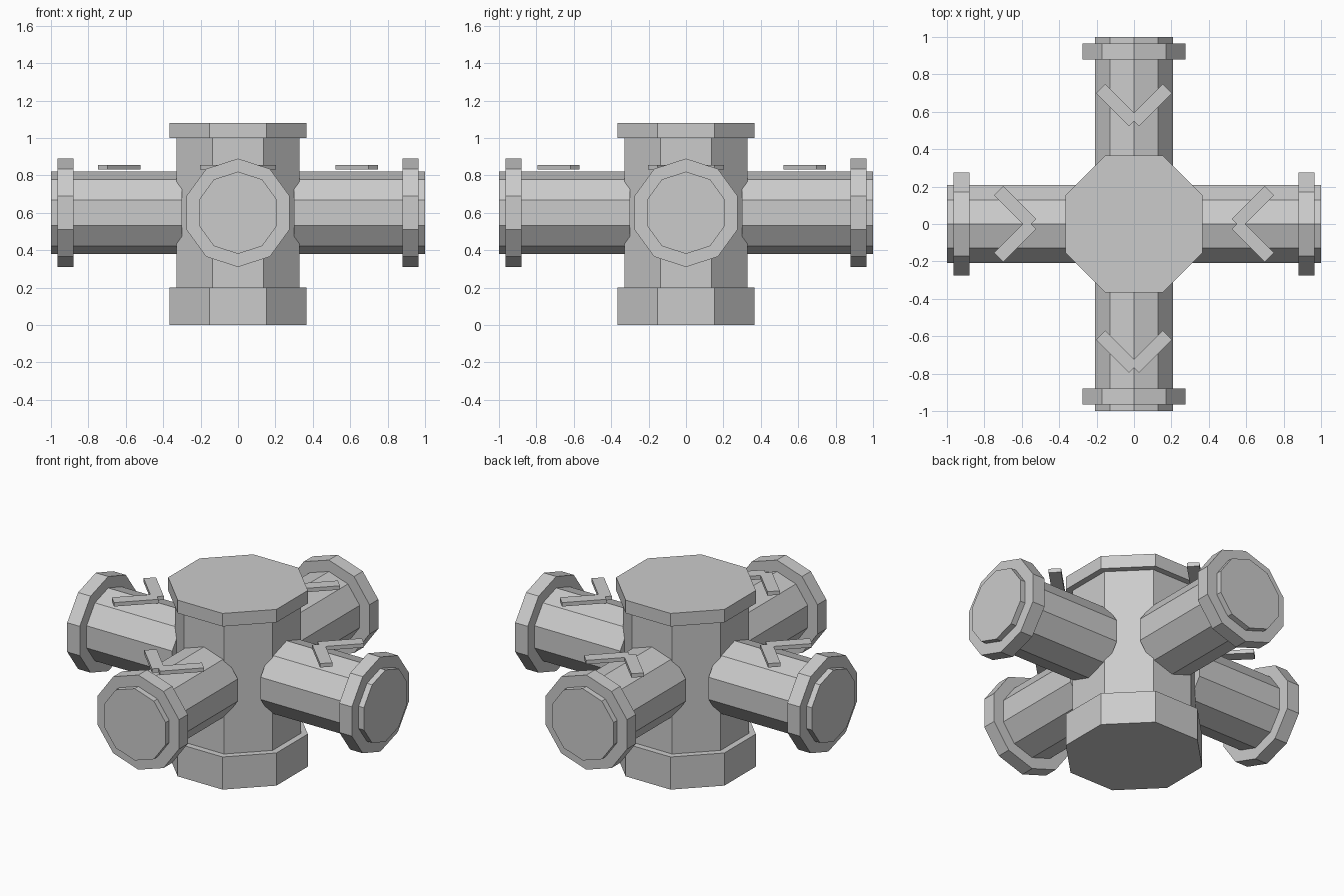
import bpy, bmesh
from math import pi, sin, cos
from mathutils import Matrix, Vector

if "Cube" in bpy.data.objects:
    bpy.data.objects.remove(bpy.data.objects["Cube"])


def prism(name, sides, radius, start, end, phase=0.0, matrix=None):
    """Closed regular prism running along local z from start to end."""
    bm = bmesh.new()
    ring = [bm.verts.new((radius * cos(phase + 2 * pi * i / sides),
                          radius * sin(phase + 2 * pi * i / sides), start))
            for i in range(sides)]
    base = bm.faces.new(ring)
    ext = bmesh.ops.extrude_face_region(bm, geom=[base], use_keep_orig=True)
    top = [g for g in ext["geom"] if isinstance(g, bmesh.types.BMVert)]
    bmesh.ops.translate(bm, verts=top, vec=(0, 0, end - start))
    return finish(name, bm, matrix)


def finish(name, bm, matrix=None):
    if matrix is not None:
        bm.transform(matrix)
    bmesh.ops.recalc_face_normals(bm, faces=bm.faces)
    mesh = bpy.data.meshes.new(name)
    bm.to_mesh(mesh)
    bm.free()
    obj = bpy.data.objects.new(name, mesh)
    bpy.context.collection.objects.link(obj)
    return obj


def chevron(name, x, toward_centre, matrix):
    """Two crossed flat bars forming a flow arrow above the pipe."""
    bm = bmesh.new()
    for side in (1, -1):
        turn = side * (pi / 4 if toward_centre else -pi / 4)
        place = (Matrix.Translation((x, 0.09 * side, 0.844))
                 @ Matrix.Rotation(turn, 4, 'Z')
                 @ Matrix.Diagonal((0.25, 0.07, 0.024, 1)))
        bmesh.ops.create_cube(bm, size=1, matrix=place)
    return finish(name, bm, matrix)


# Octagonal hub
RIM, COLUMN = 0.367 / cos(pi / 8), 0.33 / cos(pi / 8)
prism("hub_base", 8, RIM, 0.0, 0.2, pi / 8)
prism("hub_column", 8, COLUMN, 0.2, 1.0, pi / 8)
prism("hub_cap", 8, RIM, 1.0, 1.08, pi / 8)

# Four ten-sided pipes with flanges; the front one has its arrow pointing out
along_x = Matrix.Translation((0, 0, 0.6)) @ Matrix.Rotation(pi / 2, 4, 'Y')
for i, label in enumerate(("right", "back", "left", "front")):
    turn = Matrix.Rotation(i * pi / 2, 4, 'Z')
    prism(label + "_pipe", 10, 0.22, 0.30, 1.0, 0, turn @ along_x)
    prism(label + "_flange", 10, 0.29, 0.88, 0.965, 0, turn @ along_x)
    inward = label != "front"
    chevron(label + "_arrow", 0.635 if inward else 0.682, inward, turn)
